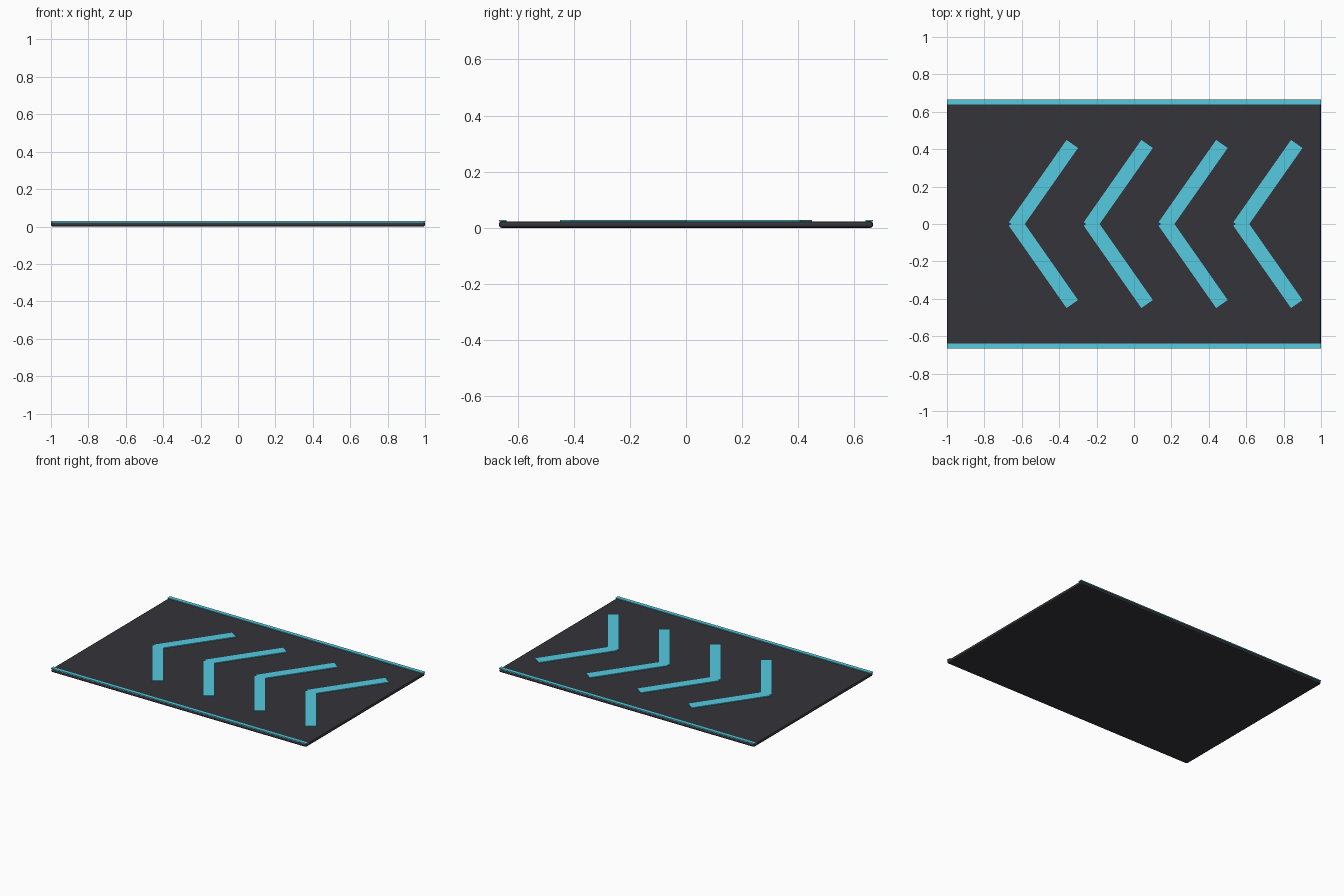
import bpy
from math import radians

if "Cube" in bpy.data.objects:
    bpy.data.objects.remove(bpy.data.objects["Cube"])


def material(name, color):
    m = bpy.data.materials.new(name)
    m.diffuse_color = color
    m.use_nodes = True
    m.node_tree.nodes["Principled BSDF"].inputs["Base Color"].default_value = m.diffuse_color
    return m


dark = material("dark_panel", (0.035, 0.035, 0.042, 1))
cyan = material("cyan_glow", (0.09, 0.6, 0.75, 1))


def box(name, loc, size, mat, angle=0):
    bpy.ops.mesh.primitive_cube_add(size=1, location=loc, rotation=(0, 0, radians(angle)))
    o = bpy.context.object
    o.name = name
    o.scale = size
    bpy.ops.object.transform_apply(location=False, rotation=False, scale=True)
    o.data.materials.append(mat)
    return o


# Floor slab with softened edges
slab = box("slab", (0, 0, 0.0115), (2, 1.333, 0.023), dark)
bevel = slab.modifiers.new("soft_edges", 'BEVEL')
bevel.width = 0.009
bevel.segments = 2

# Edge strips and chevron arms, mirrored front to back
for side, label in ((1, "back"), (-1, "front")):
    box(f"edge_strip_{label}", (0, side * 0.653, 0.0255), (2, 0.027, 0.006), cyan)
    for i in range(4):
        box(f"chevron_{i + 1}_arm_{label}", (-0.484 + 0.4 * i, side * 0.208, 0.0255),
            (0.537, 0.075, 0.006), cyan, side * 55)
